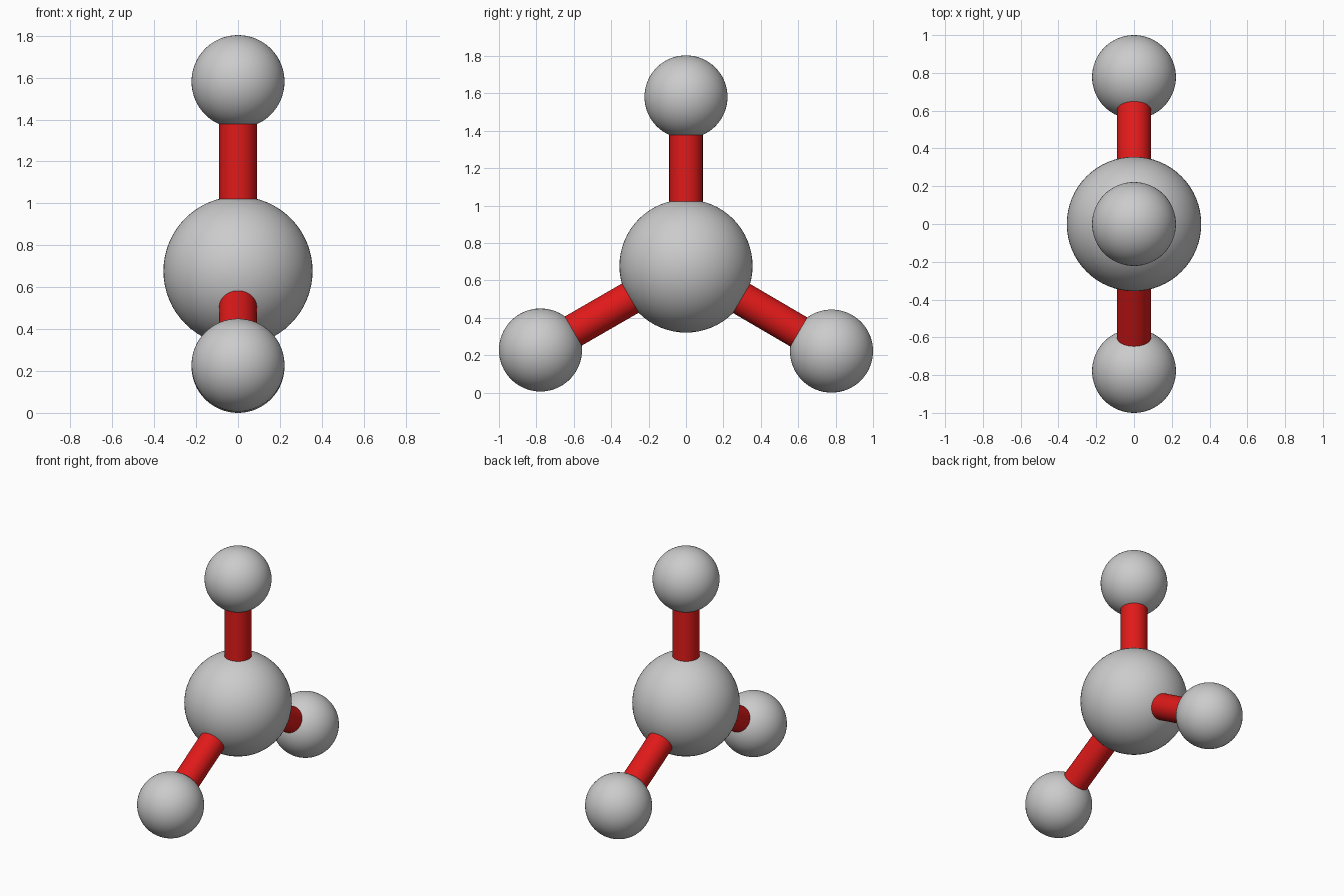
import bpy
from mathutils import Vector, Matrix

if "Cube" in bpy.data.objects:
    bpy.data.objects.remove(bpy.data.objects["Cube"])

red = bpy.data.materials.new("red")
red.diffuse_color = (0.75, 0.01, 0.01, 1)
red.use_nodes = True
red.node_tree.nodes["Principled BSDF"].inputs["Base Color"].default_value = red.diffuse_color


def ball(name, centre, radius):
    bpy.ops.mesh.primitive_uv_sphere_add(segments=64, ring_count=32, radius=radius, location=centre)
    ob = bpy.context.object
    ob.name = name
    bpy.ops.object.shade_smooth()


def rod(name, start, end, radius=0.09):
    axis = end - start
    bpy.ops.mesh.primitive_cylinder_add(vertices=48, radius=radius, depth=axis.length,
                                        location=(start + end) / 2)
    ob = bpy.context.object
    ob.name = name
    ob.rotation_euler = axis.to_track_quat('Z', 'Y').to_euler()
    bpy.ops.object.shade_smooth_by_angle()
    ob.data.materials.append(red)


# Large central ball
core = Vector((0, 0, 0.677))
CORE_R, BALL_R = 0.356, 0.222
ball("centre_ball", core, CORE_R)

# Three outer balls, each joined to the centre by a red rod
outer = {
    "top": Vector((0, 0, 1.581)),
    "front": Vector((0, -0.778, 0.228)),
    "back": Vector((0, 0.778, 0.222)),
}
for side, centre in outer.items():
    ball(side + "_ball", centre, BALL_R)
    direction = (centre - core).normalized()
    # rod ends are sunk slightly into both balls
    rod(side + "_rod", core + direction * (CORE_R - 0.05), centre - direction * (BALL_R - 0.05))
